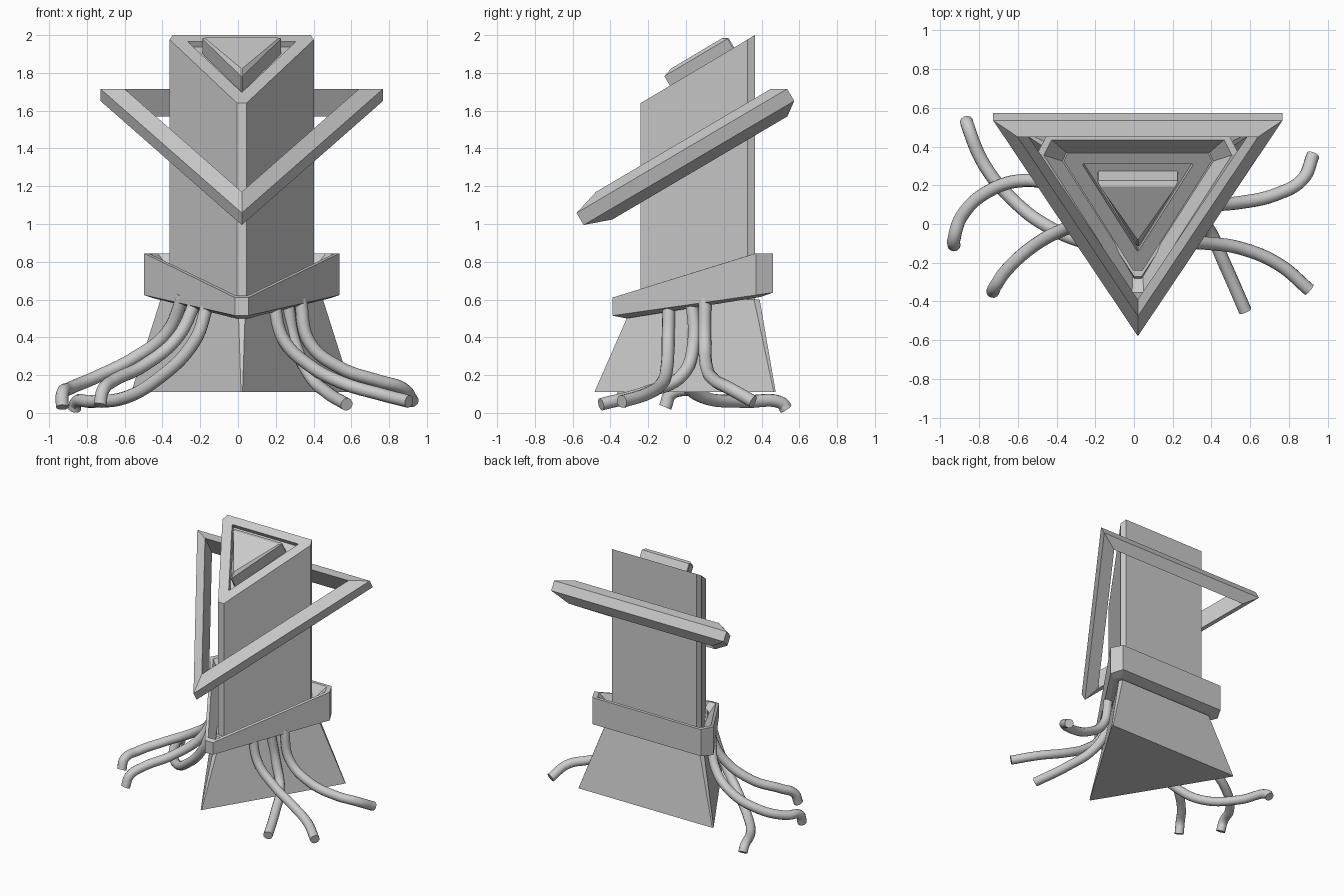
import bpy, bmesh, math

if "Cube" in bpy.data.objects:
    bpy.data.objects.remove(bpy.data.objects["Cube"])

X0 = 0.02                       # the triangular axis sits slightly right of centre
T = math.radians(30.5)
C, S = math.cos(T), math.sin(T)


def loft(name, rings, cyclic=False):
    """Skin equal-length point rings; cap both ends unless cyclic."""
    bm = bmesh.new()
    rows = [[bm.verts.new(p) for p in r] for r in rings]
    n = len(rows[0])
    pairs = list(zip(rows, rows[1:]))
    if cyclic:
        pairs.append((rows[-1], rows[0]))
    else:
        bm.faces.new(rows[0])
        bm.faces.new(rows[-1])
    for a, b in pairs:
        for i in range(n):
            j = (i + 1) % n
            bm.faces.new((a[i], a[j], b[j], b[i]))
    bmesh.ops.recalc_face_normals(bm, faces=bm.faces[:])
    me = bpy.data.meshes.new(name)
    bm.to_mesh(me)
    bm.free()
    ob = bpy.data.objects.new(name, me)
    bpy.context.collection.objects.link(ob)
    return ob


def tri(cf, fy, cs, sy, cb, by):
    """Triangle with chamfered corners: half widths and y of front, side, back."""
    half = [(cf, fy), (cs, sy), (cb, by)]
    return [(X0 + x, y) for x, y in half] + [(X0 - x, y) for x, y in half[::-1]]


def raised(pts, z):
    return [(x, y, z(y) if callable(z) else z) for x, y in pts]


def slanted(pts, h=0.0):
    """Points on the sloping column top, moved h along its normal."""
    return [(x, y - S * h, 1.64 + 0.595 * (y + 0.24) + C * h) for x, y in pts]


# Column with sloping top and a triangular recess
col = tri(0.025, -0.24, 0.382, 0.325, 0.365, 0.365)
hole = tri(0.003, -0.14, 0.285, 0.305, 0.281, 0.31)
loft("column", [raised(col, 0.45), slanted(col), slanted(hole), slanted(hole, -0.035)])

# Raised triangular block in the recess, with bevelled top edge
block = tri(0.004, -0.085, 0.208, 0.249, 0.204, 0.255)
block_top = tri(0.003, -0.04, 0.195, 0.229, 0.191, 0.233)
loft("top_block", [slanted(block, -0.06), slanted(block, 0.058), slanted(block_top, 0.075)])


# Floating tilted triangular ring with chamfered outer edges
def ring_level(d, n):
    pts = [(0, 0.038 + 2 * d), (0.748 - d * math.sqrt(3), 1.332 - d),
           (-0.748 + d * math.sqrt(3), 1.332 - d)]
    return [(X0 + x, C * u - S * n, S * u + C * n) for x, u in pts]


loft("floating_ring", [ring_level(0.073, 1.08), ring_level(0, 1.132),
                       ring_level(0, 1.206), ring_level(0.073, 1.25)], cyclic=True)

# Flared skirt
loft("skirt", [raised(tri(0.004, -0.485, 0.585, 0.465, 0.58, 0.475), 0.11),
               raised(tri(0.02, -0.27, 0.43, 0.36, 0.415, 0.39), 0.60)])


# Sloping collar, hollow at the top
def collar_top(y):
    return min(0.845, 0.61 + 0.31 * (y + 0.39))


collar = tri(0.035, -0.39, 0.517, 0.37, 0.47, 0.46)
collar_rim = tri(0.03, -0.355, 0.485, 0.355, 0.445, 0.435)
collar_in = tri(0.025, -0.245, 0.39, 0.325, 0.37, 0.37)
collar_low = tri(0.03, -0.315, 0.465, 0.35, 0.43, 0.395)
loft("collar", [raised(collar_low, lambda y: 0.50 + 0.16 * (y + 0.315)),
                raised(collar, lambda y: 0.515 + 0.143 * (y + 0.39)),
                raised(collar, collar_top),
                raised(collar_rim, collar_top),
                raised(collar_in, lambda y: collar_top(y) - 0.10)])

# Cables spilling from under the collar
cables = {
    "cable_left_back": [(-.16, -.09, .58), (-.23, -.10, .38), (-.45, -.01, .16),
                        (-.60, .10, .08), (-.77, .30, .06), (-.86, .51, .05), (-.865, .53, .02)],
    "cable_left_middle": [(-.29, .10, .62), (-.38, .18, .42), (-.55, .225, .29),
                          (-.75, .17, .19), (-.89, .04, .13), (-.93, -.08, .10), (-.93, -.11, .03)],
    "cable_left_front": [(-.22, .03, .60), (-.32, -.01, .40), (-.50, -.10, .25),
                         (-.66, -.24, .17), (-.715, -.32, .12), (-.73, -.35, .04)],
    "cable_right_back": [(.33, .10, .60), (.38, .10, .37), (.54, .11, .24),
                         (.74, .155, .17), (.87, .23, .13), (.925, .355, .06)],
    "cable_right_middle": [(.19, -.09, .58), (.24, -.095, .39), (.38, -.10, .25),
                           (.55, -.125, .16), (.75, -.21, .10), (.905, -.34, .06)],
    "cable_right_front": [(.26, .03, .60), (.30, .04, .37), (.38, -.02, .20),
                          (.47, -.21, .11), (.575, -.45, .045)],
}
for name, pts in cables.items():
    cu = bpy.data.curves.new(name, 'CURVE')
    cu.dimensions = '3D'
    cu.bevel_depth = 0.034
    cu.bevel_resolution = 4
    cu.resolution_u = 8
    cu.use_fill_caps = True
    sp = cu.splines.new('BEZIER')
    sp.bezier_points.add(len(pts) - 1)
    for bp, p in zip(sp.bezier_points, pts):
        bp.co = p
        bp.handle_left_type = bp.handle_right_type = 'AUTO'
    bpy.context.collection.objects.link(bpy.data.objects.new(name, cu))
